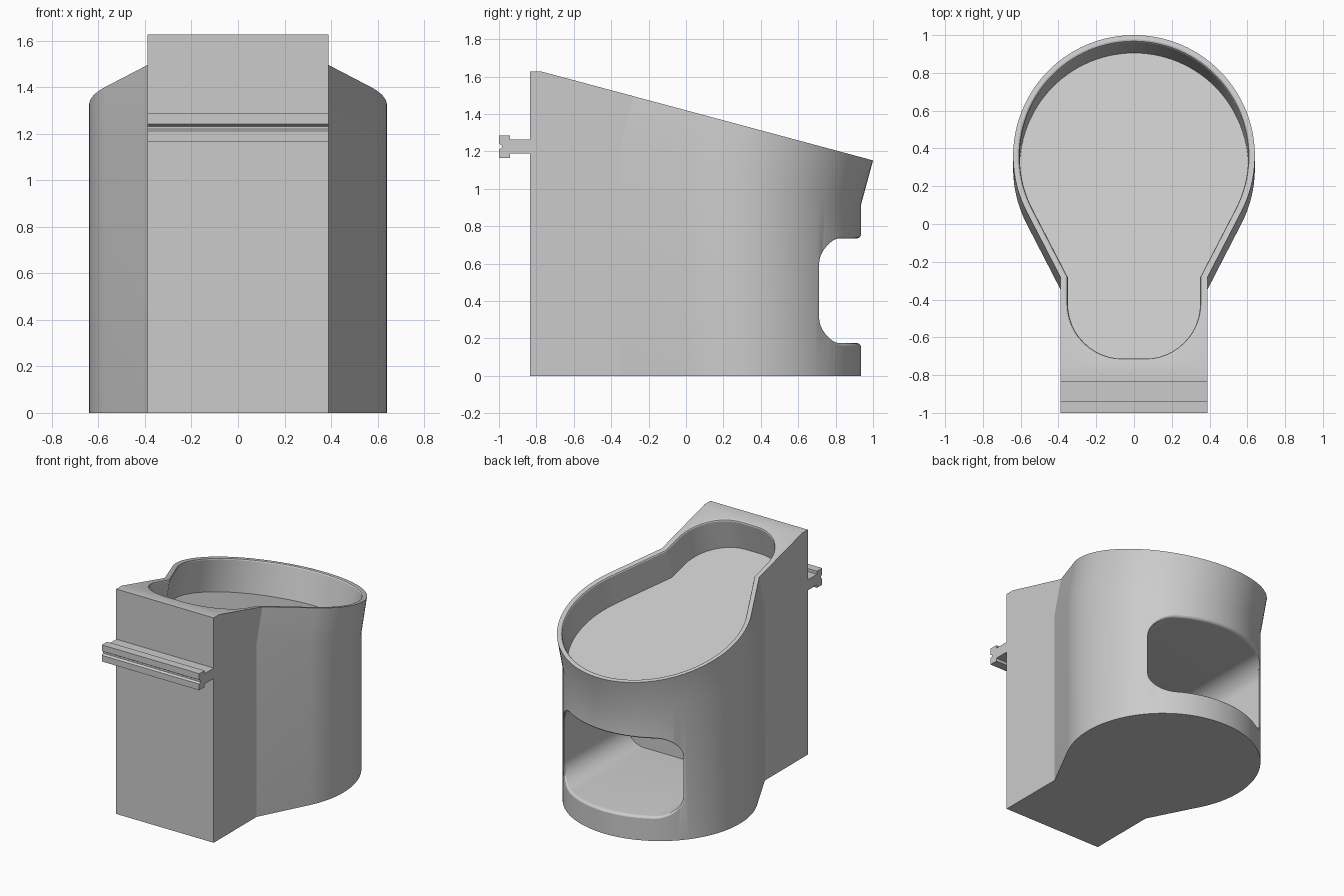
import bpy, bmesh
from math import sin, cos, radians, sqrt
from mathutils import Vector

cube = bpy.data.objects.get("Cube")
if cube:
    bpy.data.objects.remove(cube)

grey = bpy.data.materials.new("plain_grey")
grey.use_nodes = True
GREY = (0.6, 0.6, 0.6, 1)
grey.diffuse_color = GREY
grey.node_tree.nodes["Principled BSDF"].inputs["Base Color"].default_value = GREY

CENTRE, RADIUS, SHIFT = 0.295, 0.64, 0.065
NORMAL = Vector((0, 0.259, 0.966))


def slope(y):
    """Height of the slanted top."""
    return 1.42 - 0.268 * y


def arc(cx, cy, r, a0, a1, n):
    return [(cx + r * cos(radians(a0 + (a1 - a0) * i / n)),
             cy + r * sin(radians(a0 + (a1 - a0) * i / n))) for i in range(n + 1)]


def loft(name, rings, top_cut=None):
    """Closed solid through rings that have equal point counts."""
    bm = bmesh.new()
    loops = [[bm.verts.new(p) for p in ring] for ring in rings]
    n = len(loops[0])
    for a, b in zip(loops, loops[1:]):
        for i in range(n):
            j = (i + 1) % n
            bm.faces.new((a[i], a[j], b[j], b[i]))
    bm.faces.new(loops[0][::-1])
    bm.faces.new(loops[-1])
    if top_cut:
        cut = bmesh.ops.bisect_plane(bm, geom=bm.verts[:] + bm.edges[:] + bm.faces[:],
                                     plane_co=(0, 0, top_cut), plane_no=(0, 0, 1),
                                     clear_outer=True)
        edges = [e for e in cut["geom_cut"] if isinstance(e, bmesh.types.BMEdge)]
        bmesh.ops.edgeloop_fill(bm, edges=edges)
    bmesh.ops.recalc_face_normals(bm, faces=bm.faces[:])
    mesh = bpy.data.meshes.new(name)
    bm.to_mesh(mesh)
    bm.free()
    obj = bpy.data.objects.new(name, mesh)
    bpy.context.collection.objects.link(obj)
    mesh.materials.append(grey)
    return obj


def subtract(obj, cutter):
    mod = obj.modifiers.new("cut", "BOOLEAN")
    mod.operation, mod.solver, mod.object = "DIFFERENCE", "EXACT", cutter
    bpy.context.view_layer.objects.active = obj
    bpy.ops.object.modifier_apply(modifier=mod.name)
    bpy.data.objects.remove(cutter)


# Body: keyhole plan, upper band leaning square to the slanted top
plan = [(0.39, -0.835), (0.39, -0.345)] + arc(0, CENTRE, RADIUS, -27.2, 207.2, 72)
plan += [(-0.39, -0.345), (-0.39, -0.835)]


def lean(y):
    return y if y < -0.7 else y + SHIFT


base = [(x, y, 0) for x, y in plan]
fold = [(x, y, slope(lean(y)) - 0.24) for x, y in plan]
lip = [(x, lean(y), slope(lean(y))) for x, y in plan]
body = loft("body", [base, fold, lip], top_cut=1.627)


# Sunken tray in the slanted top, with a softened rim
def tray_plan(grow):
    w, r = 0.35 + grow, 0.29 + grow
    pts = [(w, -0.28)] + arc(0, 0.36, 0.605 + grow, -27.3, 207.3, 72) + [(-w, -0.28)]
    pts += arc(-0.06, -0.42, r, 180, 270, 12) + arc(0.06, -0.42, r, 270, 360, 12)
    return pts


def tray_ring(grow, height):
    return [Vector((x, y, slope(y))) + NORMAL * height for x, y in tray_plan(grow)]


tray = loft("tray_cutter", [tray_ring(0, -0.23), tray_ring(0, -0.012), tray_ring(0.004, -0.004),
                            tray_ring(0.012, 0), tray_ring(0.012, 0.3)])
subtract(body, tray)


# Rounded opening in the back, with a filleted mouth that follows the curved wall
def opening(grow):
    hw, hh, r = 0.475 + grow, 0.28 + grow, 0.14 + grow
    corners = []
    for sx, sz, a in ((1, 1, 0), (-1, 1, 90), (-1, -1, 180), (1, -1, 270)):
        corners += arc(sx * (hw - r), sz * (hh - r), r, a, a + 90, 10)
    pts = []
    for i, (x, z) in enumerate(corners):
        pts.append((x, z))
        if i % 11 == 10:
            nx, nz = corners[(i + 1) % len(corners)]
            pts += [(x + (nx - x) * k / 20, z + (nz - z) * k / 20) for k in range(1, 20)]
    return pts


def mouth_ring(grow, depth):
    wall = RADIUS + 0.002
    return [(x, CENTRE + sqrt(wall ** 2 - x * x) - depth, z + 0.455) for x, z in opening(grow)]


FILLET = 0.025
rings = [[(x, 0, z + 0.455) for x, z in opening(0)]]
for k in range(6):
    t = radians(18 * k)
    rings.append(mouth_ring(FILLET * (1 - cos(t)), FILLET * (1 - sin(t))))
rings.append([(x, 1.1, z + 0.455) for x, z in opening(FILLET)])
subtract(body, loft("opening_cutter", rings))

# Mounting rail on the front: T profile with a shallow groove
half = [(-0.82, 0.038), (-0.94, 0.038), (-0.94, 0.06), (-1.0, 0.06), (-1.0, 0.015), (-0.985, 0.006)]
profile = half + [(y, -z) for y, z in reversed(half)]
rail = loft("mounting_rail", [[(x, y, z + 1.226) for y, z in profile] for x in (-0.39, 0.39)])

# Smooth curves, crisp corners
for obj, angle in ((body, 20), (rail, 10)):
    bpy.ops.object.select_all(action="DESELECT")
    obj.select_set(True)
    bpy.context.view_layer.objects.active = obj
    bpy.ops.object.shade_smooth_by_angle(angle=radians(angle))
